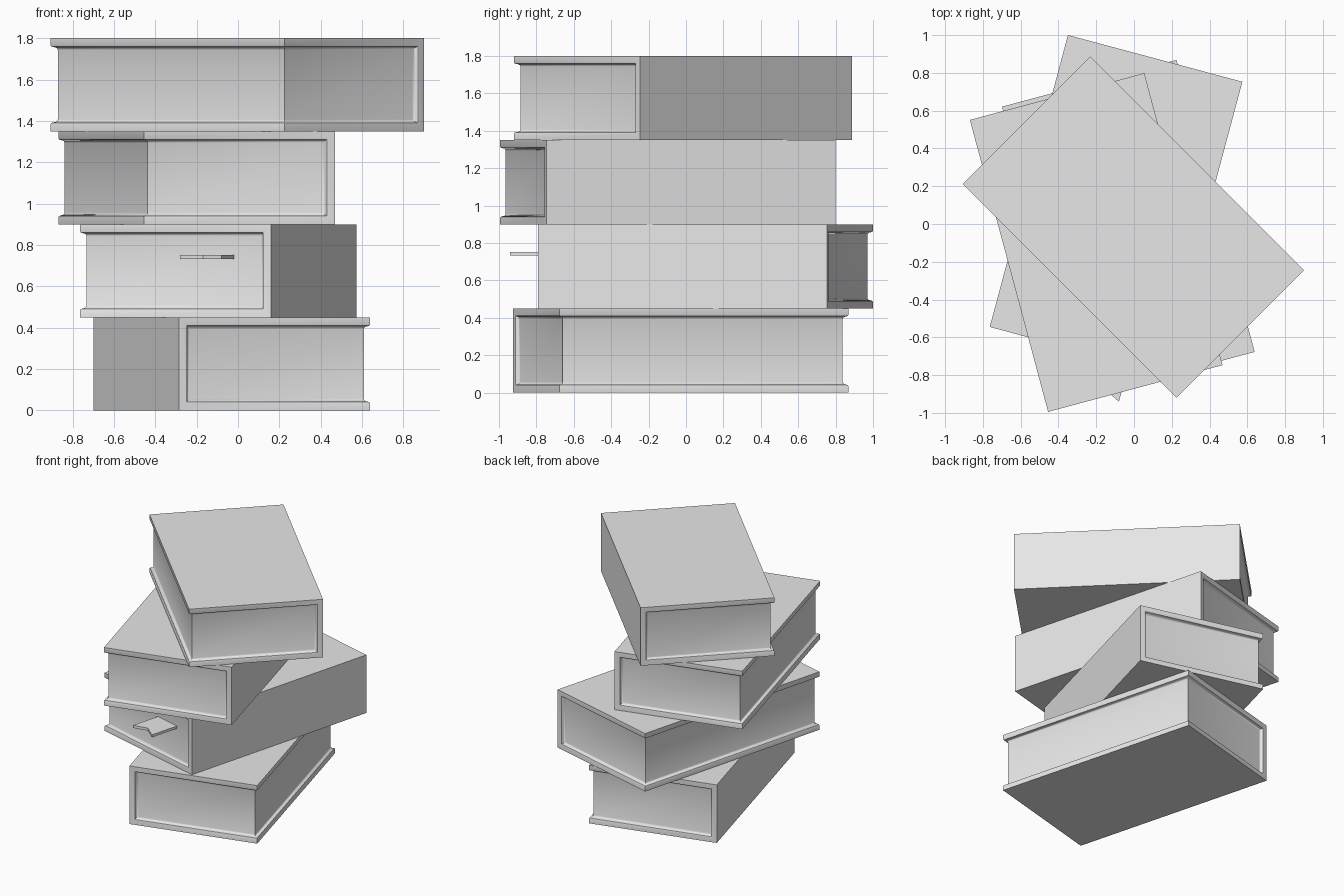
import bpy, bmesh
from math import radians
from mathutils import Matrix

cube = bpy.data.objects.get("Cube")
if cube:
    bpy.data.objects.remove(cube)

grey = bpy.data.materials.new("plain_grey")
grey.use_nodes = True
COLOUR = (0.8, 0.8, 0.8, 1)
grey.diffuse_color = COLOUR
grey.node_tree.nodes["Principled BSDF"].inputs["Base Color"].default_value = COLOUR

HX, HY, HZ = 0.478, 0.8, 0.225  # half sizes of a book

# Cover lip profile: (distance in from the cover edge, depth toward the pages)
LIP = [(0, 0), (0.034, 0), (0.04, 0.003), (0.043, 0.01),
       (0.045, 0.018), (0.05, 0.023), (0.057, 0.025)]


def add_object(name, bm, matrix):
    bmesh.ops.recalc_face_normals(bm, faces=bm.faces)
    mesh = bpy.data.meshes.new(name)
    bm.to_mesh(mesh)
    bm.free()
    mesh.materials.append(grey)
    obj = bpy.data.objects.new(name, mesh)
    obj.matrix_world = matrix
    bpy.context.collection.objects.link(obj)
    bpy.ops.object.select_all(action='DESELECT')
    obj.select_set(True)
    bpy.context.view_layer.objects.active = obj
    bpy.ops.object.shade_smooth_by_angle(angle=radians(35))


def make_book(name, matrix):
    """Spine on local +x; the lip runs around the two ends and the fore edge."""
    bm = bmesh.new()
    rings = []
    for inset, depth in LIP:
        x0, x1, y, z = HX - inset, depth - HX, HY - depth, HZ - inset
        path = [(x0, -y), (x1, -y), (x1, y), (x0, y)]
        top = [bm.verts.new((px, py, z)) for px, py in path]
        low = [bm.verts.new((px, py, -z)) for px, py in path]
        rings.append((top, low))
    # Covers and spine
    top, low = rings[0]
    bm.faces.new(top)
    bm.faces.new(low)
    bm.faces.new((top[0], top[3], low[3], low[0]))
    # Lip bands
    for (ta, la), (tb, lb) in zip(rings, rings[1:]):
        a, b = ta + la[::-1], tb + lb[::-1]
        for i in range(len(a)):
            j = (i + 1) % len(a)
            bm.faces.new((a[i], a[j], b[j], b[i]))
    # Page block sides
    top, low = rings[-1]
    for i in range(3):
        bm.faces.new((top[i], top[i + 1], low[i + 1], low[i]))
    add_object(name, bm, matrix)


def make_bookmark(name, matrix):
    """Flat ribbon with a notched tip."""
    bm = bmesh.new()
    outline = [(0.285, -0.6), (0.285, -1.005), (0.18, -0.955),
               (0.078, -1.005), (0.078, -0.6)]
    face = bm.faces.new([bm.verts.new((x, y, 0.057)) for x, y in outline])
    result = bmesh.ops.extrude_face_region(bm, geom=[face])
    verts = [v for v in result["geom"] if isinstance(v, bmesh.types.BMVert)]
    bmesh.ops.translate(bm, verts=verts, vec=(0, 0, 0.02))
    add_object(name, bm, matrix)


# Stack from the ground up: name, centre x, centre y, turn in degrees
STACK = [("bottom_book", -0.03, -0.028, 195),
         ("second_book", -0.095, 0.104, -15),
         ("third_book", -0.2, -0.098, 15),
         ("top_book", -0.003, -0.017, 45)]

for level, (name, x, y, turn) in enumerate(STACK):
    place = Matrix.Translation((x, y, HZ * (2 * level + 1))) @ Matrix.Rotation(radians(turn), 4, 'Z')
    make_book(name, place)
    if name == "second_book":
        make_bookmark("bookmark", place)
